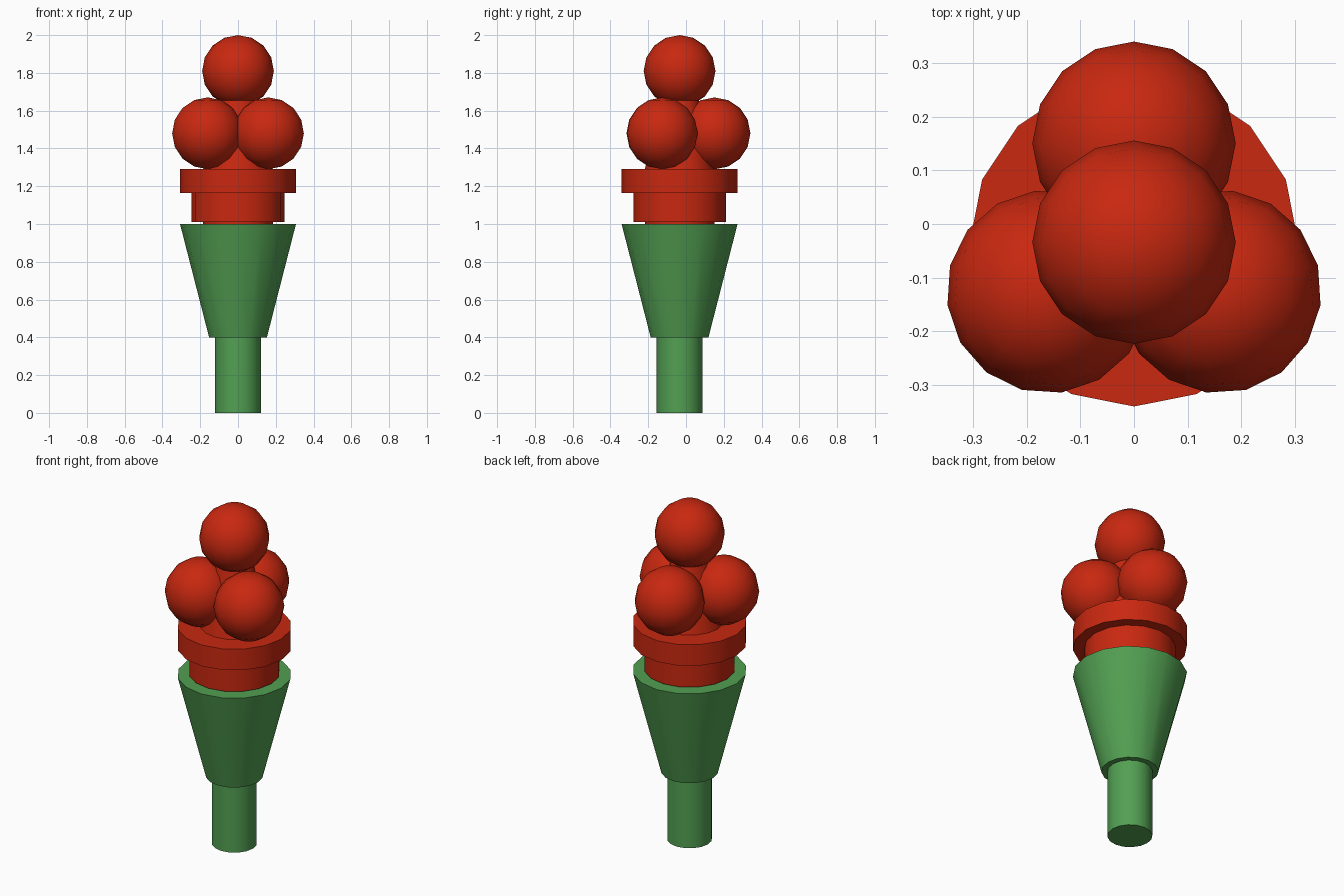
import bpy
import math
from mathutils import Matrix, Vector

cube = bpy.data.objects.get("Cube")
if cube:
    bpy.data.objects.remove(cube, do_unlink=True)

SIDES = 16
AXIS_Y = -0.034


def make_material(name, rgb):
    mat = bpy.data.materials.new(name)
    mat.use_nodes = True
    mat.diffuse_color = (*rgb, 1)
    mat.node_tree.nodes["Principled BSDF"].inputs["Base Color"].default_value = (*rgb, 1)
    return mat


green = make_material("leaf green", (0.085, 0.35, 0.085))
red = make_material("bright red", (0.58, 0.021, 0.005))


def finish(name, mat):
    obj = bpy.context.object
    obj.name = obj.data.name = name
    obj.data.materials.append(mat)
    bpy.ops.object.shade_smooth_by_angle(angle=math.radians(35))
    return obj


def tapered(name, mat, z0, z1, r0, r1):
    """Round section running from height z0 to z1."""
    bpy.ops.mesh.primitive_cone_add(
        vertices=SIDES, radius1=r0, radius2=r1, depth=z1 - z0,
        location=(0, AXIS_Y, (z0 + z1) / 2))
    return finish(name, mat)


def ball(name, mat, location, turn=0):
    bpy.ops.mesh.primitive_uv_sphere_add(
        segments=SIDES, ring_count=SIDES // 2, radius=0.19,
        location=location, rotation=(0, 0, turn))
    return finish(name, mat)


# Handle and flared holder
tapered("handle", green, 0, 0.4, 0.121, 0.121)
tapered("flared_holder", green, 0.4, 1.0, 0.153, 0.307)

# Stacked collars around a central core
tapered("core_base", red, 0.99, 1.29, 0.184, 0.184)
tapered("lower_collar", red, 1.01, 1.165, 0.245, 0.245)
tapered("upper_collar", red, 1.165, 1.29, 0.307, 0.307)
tapered("core_cone", red, 1.28, 1.66, 0.186, 0.1)

# Three balls around the core, one on top
for i, name in enumerate(("back_ball", "right_ball", "left_ball")):
    turn = i * math.tau / 3
    offset = Matrix.Rotation(turn, 3, "Z") @ Vector((0, 0.185, 0))
    ball(name, red, offset + Vector((0, AXIS_Y, 1.48)), turn)
ball("top_ball", red, (0, AXIS_Y, 1.81))
